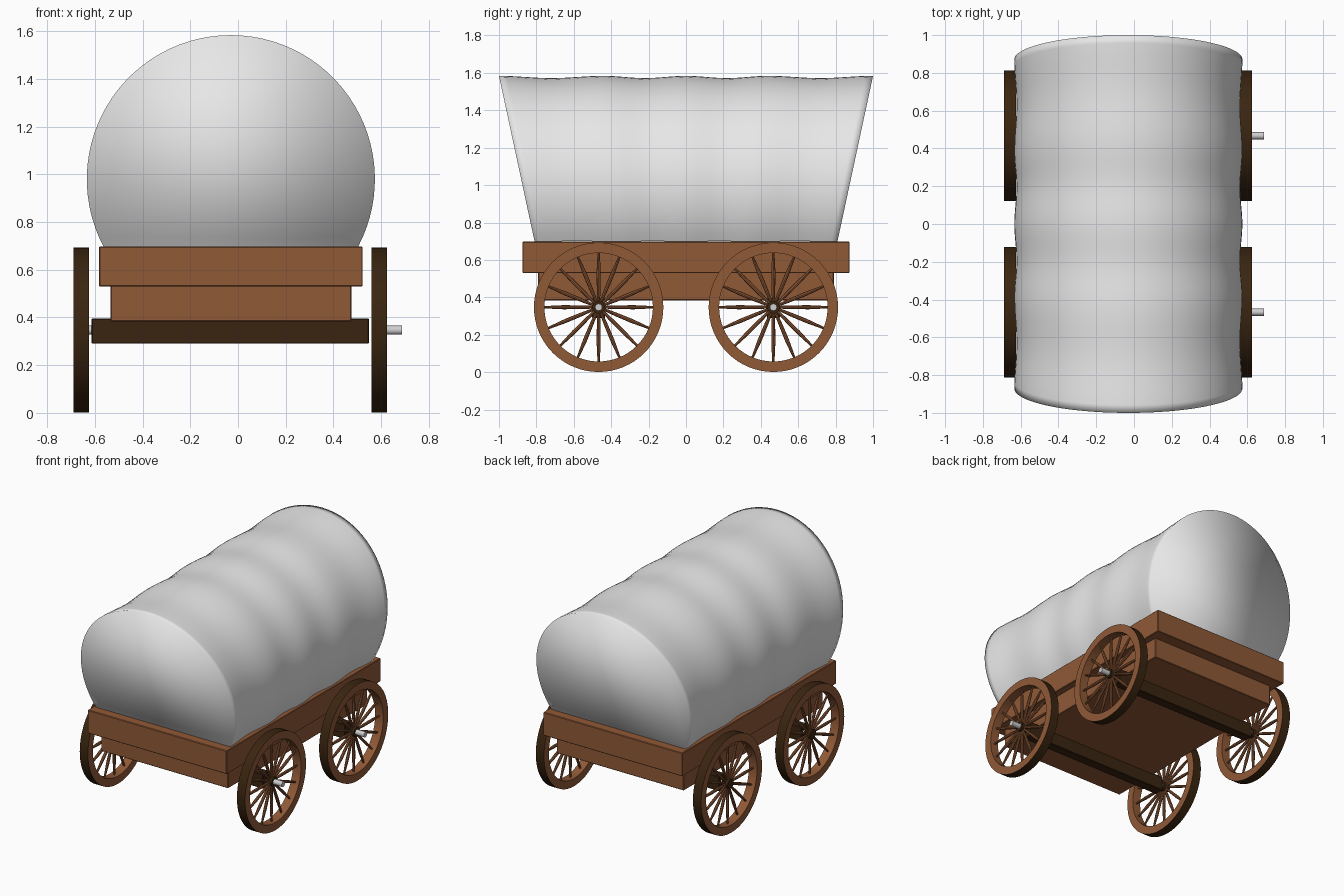
import bpy, bmesh, math
from mathutils import Matrix, Vector

if "Cube" in bpy.data.objects:
    bpy.data.objects.remove(bpy.data.objects["Cube"])


def mat(name, rgb):
    m = bpy.data.materials.new(name)
    m.diffuse_color = (*rgb, 1)
    m.use_nodes = True
    m.node_tree.nodes["Principled BSDF"].inputs["Base Color"].default_value = m.diffuse_color
    return m


BROWN = mat("brown wood", (0.28, 0.10, 0.037))
DARK = mat("dark wood", (0.042, 0.018, 0.005))
CANVAS = mat("white canvas", (0.8, 0.8, 0.8))
METAL = mat("grey metal", (0.62, 0.62, 0.62))
CX = -0.03  # centre line of the wagon body


def finish(bm, name, mats, angle=None):
    bmesh.ops.recalc_face_normals(bm, faces=bm.faces)
    me = bpy.data.meshes.new(name)
    bm.to_mesh(me)
    bm.free()
    for m in mats:
        me.materials.append(m)
    ob = bpy.data.objects.new(name, me)
    bpy.context.collection.objects.link(ob)
    if angle:
        bpy.ops.object.select_all(action='DESELECT')
        ob.select_set(True)
        bpy.context.view_layer.objects.active = ob
        bpy.ops.object.shade_smooth_by_angle(angle=math.radians(angle))
    return ob


def box(name, lo, hi, m, bevel=0.004):
    lo, hi = Vector(lo), Vector(hi)
    bm = bmesh.new()
    bmesh.ops.create_cube(bm, size=1, matrix=Matrix.Translation((lo + hi) / 2)
                          @ Matrix.Diagonal((*(hi - lo), 1)))
    bmesh.ops.bevel(bm, geom=bm.edges[:], offset=bevel, segments=1, affect='EDGES')
    return finish(bm, name, [m])


def lathe_x(bm, profile, n, closed=False):
    """Revolve (x, radius) points round the x axis."""
    rings = [[bm.verts.new((x, r * math.cos(2 * math.pi * i / n),
                            r * math.sin(2 * math.pi * i / n))) for i in range(n)]
             for x, r in profile]
    pairs = list(zip(rings, rings[1:]))
    if closed:
        pairs.append((rings[-1], rings[0]))
    for a, b in pairs:
        for i in range(n):
            j = (i + 1) % n
            bm.faces.new((a[i], a[j], b[j], b[i]))
    if not closed:
        bm.faces.new(rings[0])
        bm.faces.new(rings[-1])


# wagon body: lower box and wider upper box
box("lower_body", (CX - 0.505, -0.79, 0.383), (CX + 0.505, 0.79, 0.54), BROWN)
box("upper_body", (CX - 0.553, -0.875, 0.53), (CX + 0.553, 0.875, 0.698), BROWN)

# canvas cover: round section, sagging between hoops, slanted flat ends
bm = bmesh.new()
hoops = [-1, -0.44, 0, 0.44, 1]
A0, NA, NU = -0.49, 56, 48
rings = []
for k in range(NU + 1):
    u = -1 + 2 * k / NU
    a, b = next((p, q) for p, q in zip(hoops, hoops[1:]) if p <= u <= q)
    r = 0.604 - 0.012 * math.sin(math.pi * (u - a) / (b - a)) ** 2
    ring = []
    for i in range(NA + 1):
        t = A0 + (math.pi - 2 * A0) * i / NA
        z = 0.98 + r * math.sin(t)
        ring.append(bm.verts.new((CX + r * math.cos(t),
                                  u * (0.81 + 0.19 * (z - 0.7) / 0.884), z)))
    rings.append(ring)
for a, b in zip(rings, rings[1:]):
    for i in range(NA):
        bm.faces.new((a[i], a[i + 1], b[i + 1], b[i]))
bm.faces.new(rings[0])
bm.faces.new(rings[-1])
finish(bm, "canvas_cover", [CANVAS], 180)


# wheels: the left ones are shifted copies of the right ones
def wheel(tag, x, y):
    place = Matrix.Translation((x, y, 0.347))
    bm = bmesh.new()
    lathe_x(bm, [(-0.0325, 0.290), (-0.0325, 0.346), (0.0325, 0.346), (0.0325, 0.290)],
            64, True)
    for f in bm.faces:
        c = f.calc_center_median()
        f.material_index = int(math.hypot(c.y, c.z) > 0.335)
    finish(bm, tag + "_rim", [BROWN, DARK], 30).matrix_world = place

    # bellied spokes
    bm = bmesh.new()
    for i in range(16):
        before = set(bm.verts)
        lathe_x(bm, [(0.02, 0.007), (0.1, 0.010), (0.19, 0.011), (0.295, 0.006)], 8)
        new = [v for v in bm.verts if v not in before]
        bmesh.ops.rotate(bm, verts=new, cent=(0, 0, 0),
                         matrix=Matrix.Rotation(math.pi / 2, 3, 'Y'))
        bmesh.ops.rotate(bm, verts=new, cent=(0, 0, 0),
                         matrix=Matrix.Rotation(2 * math.pi * i / 16, 3, 'X'))
    finish(bm, tag + "_spokes", [BROWN], 40).matrix_world = place

    # hub and metal axle pin
    bm = bmesh.new()
    lathe_x(bm, [(-0.025, 0.034), (0.025, 0.034)], 24)
    finish(bm, tag + "_hub", [DARK], 30).matrix_world = place
    bm = bmesh.new()
    lathe_x(bm, [(-0.02, 0.019), (0.094, 0.019)], 20)
    finish(bm, tag + "_pin", [METAL], 30).matrix_world = place


for end, y in (("front", -0.467), ("back", 0.467)):
    box(end + "_axle", (-0.615, y - 0.035, 0.29), (0.55, y + 0.035, 0.395), DARK)
    wheel(end + "_left_wheel", -0.657, y)
    wheel(end + "_right_wheel", 0.593, y)
